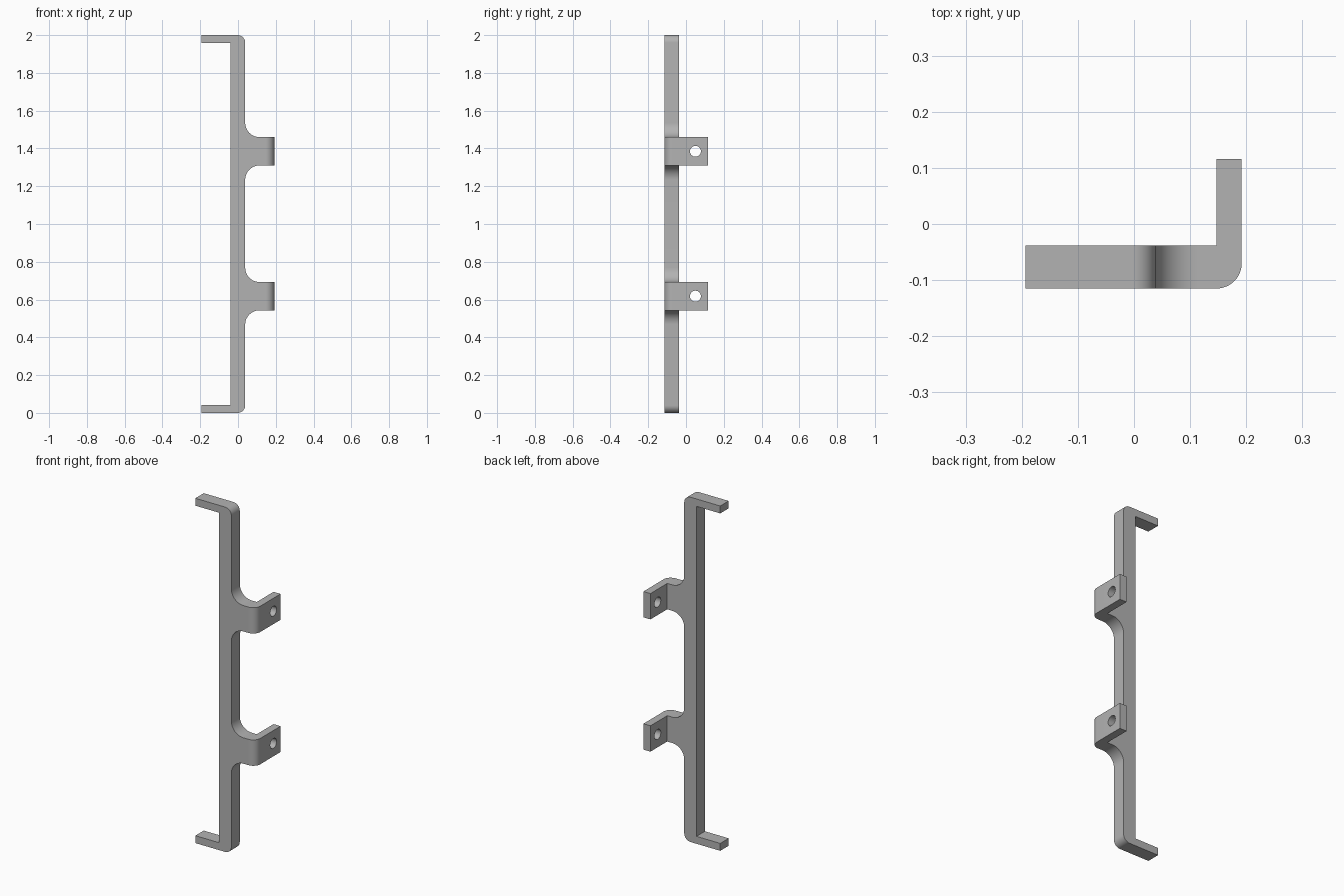
import bpy, bmesh, math
from mathutils import Vector

default = bpy.data.objects.get("Cube")
if default:
    bpy.data.objects.remove(default)

# Main dimensions
FRONT, BACK, FLANGE_BACK = -0.115, -0.038, 0.116
BAR_L, BAR_R, ARM_L = -0.041, 0.038, -0.193
ARM_T, CORNER = 0.043, 0.04
FLANGE_IN, FLANGE_OUT = 0.147, 0.192
TABS = [(0.543, 0.693), (1.31, 1.46)]
FILLET, HOLE_R, HOLE_Y = 0.076, 0.029, 0.05

steel = bpy.data.materials.new("grey steel")
steel.use_nodes = True
grey = (0.45, 0.45, 0.45, 1)
steel.diffuse_color = grey
steel.node_tree.nodes["Principled BSDF"].inputs["Base Color"].default_value = grey


def arc(cx, cy, r, start, end, steps=12):
    angles = [math.radians(start + (end - start) * i / steps) for i in range(steps + 1)]
    return [(cx + r * math.cos(a), cy + r * math.sin(a)) for a in angles]


def prism(bm, points, place, depth):
    """Extrude a flat outline into a closed solid."""
    face = bm.faces.new([bm.verts.new(place(u, v)) for u, v in points])
    result = bmesh.ops.extrude_face_region(bm, geom=[face])
    moved = [g for g in result["geom"] if isinstance(g, bmesh.types.BMVert)]
    bmesh.ops.translate(bm, verts=moved, vec=depth)


bm = bmesh.new()

# Upright bar with end arms and filleted tabs, as one front outline
outline = [(BAR_L, ARM_T), (ARM_L, ARM_T), (ARM_L, 0)]
outline += arc(BAR_R - CORNER, CORNER, CORNER, -90, 0)
for low, high in TABS:
    outline += arc(BAR_R + FILLET, low - FILLET, FILLET, 180, 90)
    outline += [(FLANGE_IN, low), (FLANGE_IN, high)]
    outline += arc(BAR_R + FILLET, high + FILLET, FILLET, 270, 180)
outline += arc(BAR_R - CORNER, 2 - CORNER, CORNER, 0, 90)
outline += [(ARM_L, 2), (ARM_L, 2 - ARM_T), (BAR_L, 2 - ARM_T)]
prism(bm, outline, lambda u, v: (u, FRONT, v), Vector((0, BACK - FRONT, 0)))

# Bent flanges, as top outlines
bend = FLANGE_OUT - FLANGE_IN
for low, high in TABS:
    flange = arc(FLANGE_IN, FRONT + bend, bend, -90, 0)
    flange += [(FLANGE_OUT, FLANGE_BACK), (FLANGE_IN, FLANGE_BACK), (FLANGE_IN, BACK)]
    prism(bm, flange, lambda u, v: (u, v, low), Vector((0, 0, high - low)))

# Weld flanges to the tabs
seams = [f for f in bm.faces
         if all(abs(v.co.x - FLANGE_IN) < 1e-4 and v.co.y < BACK + 1e-4 for v in f.verts)]
bmesh.ops.delete(bm, geom=seams, context="FACES")
bmesh.ops.remove_doubles(bm, verts=bm.verts, dist=1e-4)
bmesh.ops.recalc_face_normals(bm, faces=bm.faces)
mesh = bpy.data.meshes.new("bracket_bar")
bm.to_mesh(mesh)
bm.free()
mesh.materials.append(steel)
bar = bpy.data.objects.new("bracket_bar", mesh)
bpy.context.collection.objects.link(bar)

# Screw holes through the flanges
for low, high in TABS:
    bpy.ops.mesh.primitive_cylinder_add(
        vertices=32, radius=HOLE_R, depth=0.15, rotation=(0, math.pi / 2, 0),
        location=((FLANGE_IN + FLANGE_OUT) / 2, HOLE_Y, (low + high) / 2))
    cutter = bpy.context.object
    cutter.name = "hole_cutter"
    cutter.hide_render = True
    cutter.data.materials.append(steel)
    bpy.ops.object.select_all(action="DESELECT")
    bar.select_set(True)
    bpy.context.view_layer.objects.active = bar
    cut = bar.modifiers.new("screw_hole", "BOOLEAN")
    cut.operation, cut.solver, cut.object = "DIFFERENCE", "EXACT", cutter
    bpy.ops.object.modifier_apply(modifier=cut.name)
    bpy.data.objects.remove(cutter)

bpy.ops.object.shade_smooth_by_angle(angle=math.radians(30))
